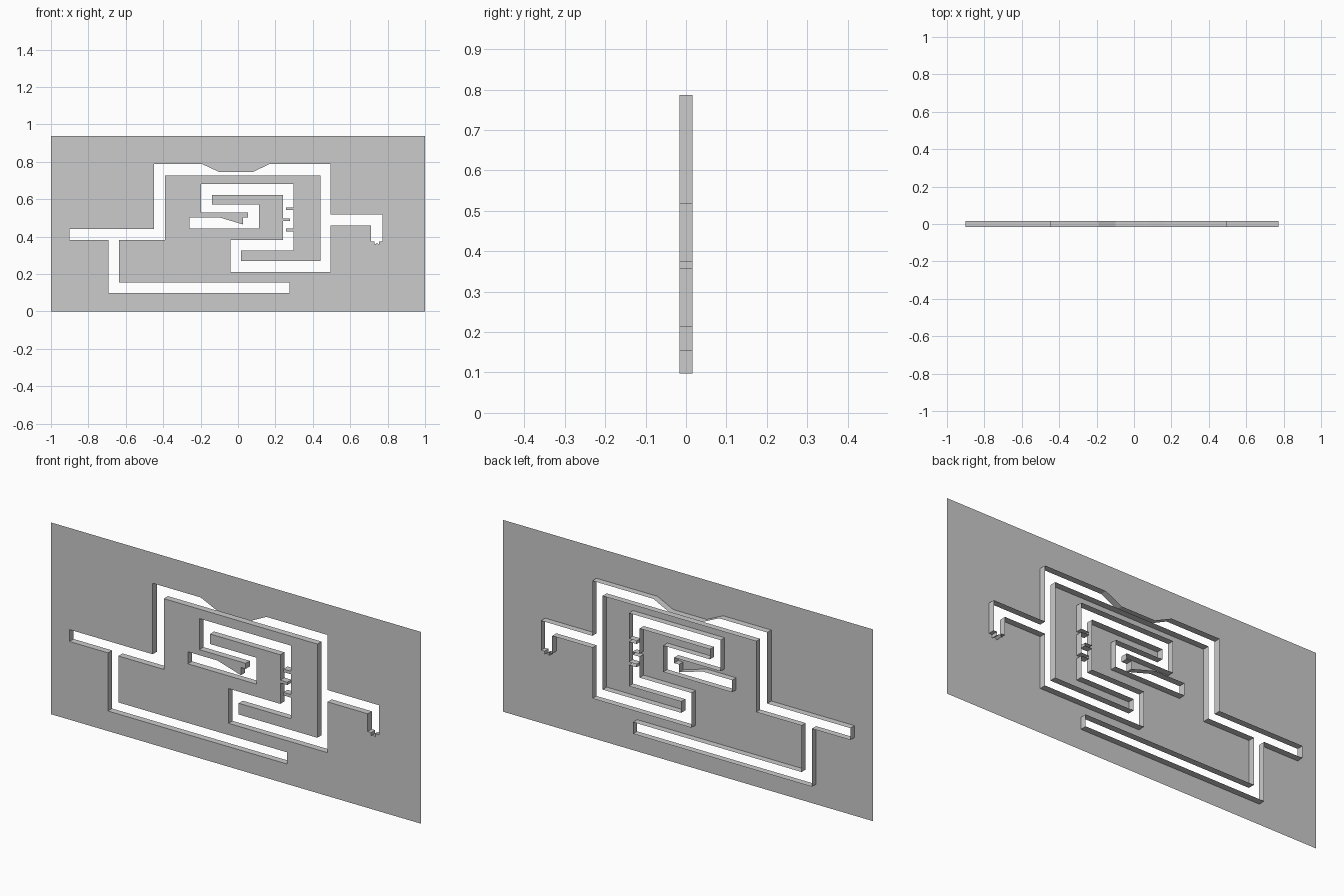
import bpy
from mathutils import Vector
from mathutils.geometry import tessellate_polygon

if "Cube" in bpy.data.objects:
    bpy.data.objects.remove(bpy.data.objects["Cube"])

W, H, D = 1.0, 0.937, 0.016   # half width, height, half depth


def make_object(name, verts, faces):
    me = bpy.data.meshes.new(name)
    me.from_pydata(verts, [], faces)
    me.update()
    ob = bpy.data.objects.new(name, me)
    bpy.context.collection.objects.link(ob)
    return ob


def tab(root, tip, z_start, z_end):
    """Small rectangular tooth sticking out of a vertical channel wall."""
    return [(root, z_start), (tip, z_start), (tip, z_end), (root, z_end)]


# upper edge of the channel, left arm to right arm
upper = [(-.90, .44), (-.45, .44), (-.45, .787), (-.19, .787), (-.10, .745),
         (.08, .745), (.165, .787), (.495, .787), (.495, .518), (.773, .518)]
# toothed end of the right arm
right_end = [(.773, .373), (.755, .373), (.755, .357), (.742, .366),
             (.73, .357), (.73, .373), (.712, .373), (.712, .46), (.495, .46)]
# outer side of the spiral, going inwards
inward = [(.495, .212), (-.04, .212), (-.04, .382), (.24, .382)]
inward += tab(.24, .278, .484, .498)
inward += [(.24, .622), (-.14, .622), (-.14, .573), (.112, .573),
           (.112, .444), (-.26, .444), (-.26, .503)]
# wedge at the spiral centre, then back outwards
outward = [(-.10, .503), (.027, .465), (.027, .503), (.053, .503),
           (.053, .53), (-.198, .53), (-.198, .682), (.298, .682)]
for z in (.557, .443):
    outward += tab(.298, .256, z, z - .015)
outward += [(.298, .325), (.015, .325), (.015, .27), (.44, .27),
            (.44, .728), (-.39, .728), (-.39, .382)]
# lower branch
lower = [(-.636, .382), (-.636, .155), (.275, .155), (.275, .098),
         (-.692, .098), (-.692, .382), (-.90, .382)]

channel = upper + right_end + inward + outward + lower
border = [(-W, 0), (W, 0), (W, H), (-W, H)]

# thin front panel with the channel cut out
loops = [[Vector((x, z, 0)) for x, z in lp] for lp in (border, channel)]
pts = [(v.x, -D, v.y) for lp in loops for v in lp]
tris = []
for a, b, c in tessellate_polygon(loops):
    p, q, r = (Vector(pts[i]) for i in (a, b, c))
    tris.append((a, b, c) if (q - p).cross(r - p).y < 0 else (a, c, b))
make_object("front_panel", pts, tris)

# walls running back from the channel outline
n = len(channel)
verts = [(x, y, z) for y in (-D, D) for x, z in channel]
quads = [(i, i + n, (i + 1) % n + n, (i + 1) % n) for i in range(n)]
make_object("channel_walls", verts, quads)
